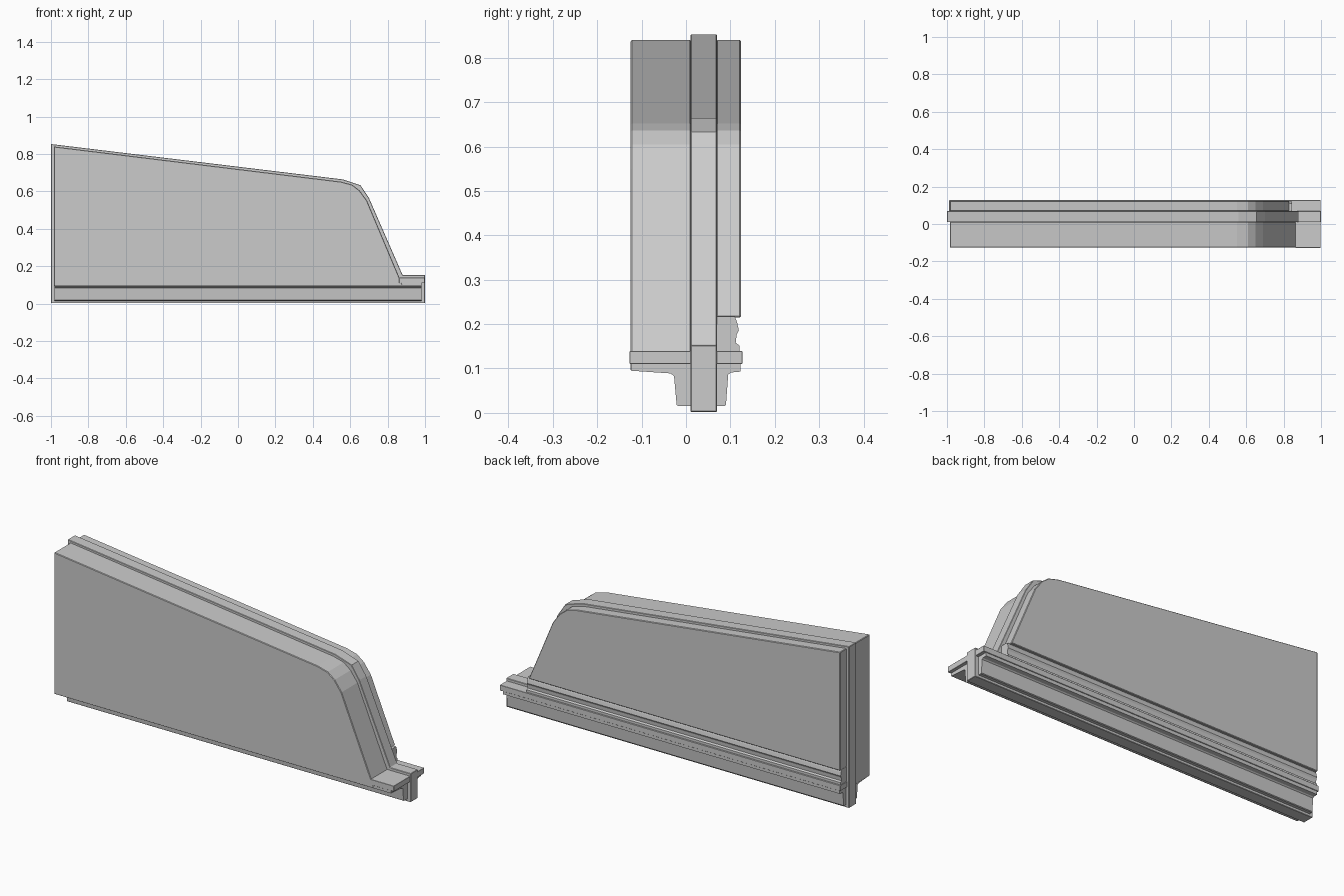
import bpy, bmesh
from mathutils import Vector

if "Cube" in bpy.data.objects:
    bpy.data.objects.remove(bpy.data.objects["Cube"])


def prism(name, pts, start, end, axis, bevel=0.0):
    """Extrude a 2D outline: axis 'Y' takes (x, z) points, axis 'X' takes (y, z)."""
    def place(p, d):
        return Vector((p[0], d, p[1])) if axis == 'Y' else Vector((d, p[0], p[1]))
    bm = bmesh.new()
    face = bm.faces.new([bm.verts.new(place(p, start)) for p in pts])
    out = bmesh.ops.extrude_face_region(bm, geom=[face])
    verts = [v for v in out['geom'] if isinstance(v, bmesh.types.BMVert)]
    bmesh.ops.translate(bm, verts=verts, vec=place((0, 0), end - start))
    bmesh.ops.recalc_face_normals(bm, faces=bm.faces)
    mesh = bpy.data.meshes.new(name)
    bm.to_mesh(mesh)
    bm.free()
    obj = bpy.data.objects.new(name, mesh)
    bpy.context.collection.objects.link(obj)
    if bevel:
        mod = obj.modifiers.new("soft_edge", 'BEVEL')
        mod.width = bevel
        mod.segments = 1
        mod.limit_method = 'ANGLE'
        mod.angle_limit = 0.9
    return obj


def slope_x(z):
    """Right-hand edge of the panels along the steep slope."""
    return 0.875 - (z - 0.11) * 0.421


def panel_outline(bottom):
    return [(-0.985, bottom), (-0.985, 0.84), (0.55, 0.652), (0.61, 0.636),
            (0.65, 0.605), (0.69, 0.55), (slope_x(bottom), bottom)]


# Central rib, slightly larger than the panels all round
prism("center_rib", [(-1, 0.002), (-1, 0.853), (0.56, 0.664), (0.655, 0.633),
                     (0.70, 0.565), (0.88, 0.153), (1, 0.153), (1, 0.002)],
      0.01, 0.07, 'Y', 0.002)

# Thick front panel and shorter back panel
prism("front_panel", panel_outline(0.094), -0.125, 0.012, 'Y', 0.003)
prism("back_panel", panel_outline(0.215), 0.068, 0.124, 'Y', 0.003)

# Uneven strip below the back panel
prism("back_strip", [(0.068, 0.138), (0.120, 0.138), (0.120, 0.152), (0.112, 0.158),
                     (0.114, 0.176), (0.119, 0.186), (0.115, 0.204), (0.110, 0.217),
                     (0.068, 0.217)],
      -0.985, 0.845, 'X')

# Ledge: full length at the back, only the exposed end at the front
prism("back_ledge", [(0.068, 0.11), (0.127, 0.11), (0.127, 0.139), (0.068, 0.139)],
      -0.988, 0.997, 'X', 0.001)
prism("front_ledge", [(-0.127, 0.11), (0.012, 0.11), (0.012, 0.139), (-0.127, 0.139)],
      0.862, 0.997, 'X', 0.001)

# T-shaped foot running under the panel
prism("base_foot", [(-0.124, 0.111), (-0.124, 0.095), (-0.035, 0.089), (-0.027, 0.083),
                    (-0.021, 0.018), (-0.017, 0.015), (0.086, 0.015), (0.090, 0.018),
                    (0.095, 0.086), (0.101, 0.091), (0.123, 0.093), (0.123, 0.111)],
      -0.982, 0.98, 'X')
